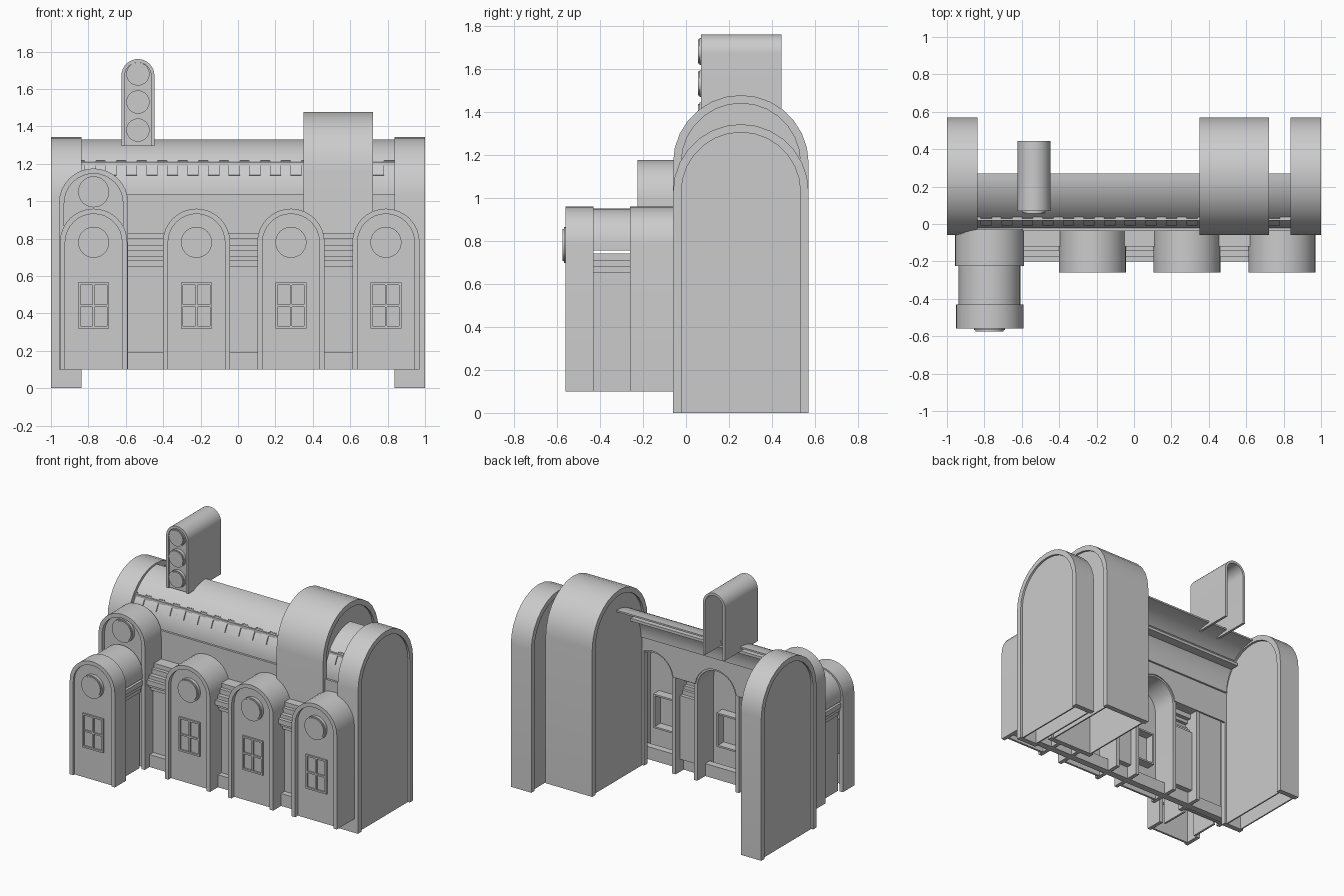
import bpy, bmesh, math
from mathutils import Matrix

if "Cube" in bpy.data.objects:
    bpy.data.objects.remove(bpy.data.objects["Cube"])

grey = bpy.data.materials.new("plain_grey")
grey.use_nodes = True
COLOUR = (0.6, 0.6, 0.6, 1)
grey.diffuse_color = COLOUR
grey.node_tree.nodes["Principled BSDF"].inputs["Base Color"].default_value = COLOUR


def finish(name, bm, smooth=True):
    bmesh.ops.recalc_face_normals(bm, faces=bm.faces)
    mesh = bpy.data.meshes.new(name)
    bm.to_mesh(mesh)
    bm.free()
    mesh.materials.append(grey)
    ob = bpy.data.objects.new(name, mesh)
    bpy.context.collection.objects.link(ob)
    if smooth:
        bpy.ops.object.select_all(action="DESELECT")
        ob.select_set(True)
        bpy.context.view_layer.objects.active = ob
        bpy.ops.object.shade_smooth_by_angle(angle=math.radians(25))


def prism(name, pts, axis, a, b, smooth=True):
    """Extrude a (horizontal, z) outline along x or y from a to b."""
    bm = bmesh.new()
    place = (lambda u, z, d: (d, u, z)) if axis == "x" else (lambda u, z, d: (u, d, z))
    rings = [[bm.verts.new(place(u, z, d)) for u, z in pts] for d in (a, b)]
    for ring in rings:
        bm.faces.new(ring)
    n = len(pts)
    for i in range(n):
        j = (i + 1) % n
        bm.faces.new((rings[0][i], rings[0][j], rings[1][j], rings[1][i]))
    finish(name, bm, smooth)


def box(name, x0, x1, y0, y1, z0, z1):
    prism(name, [(x0, z0), (x1, z0), (x1, z1), (x0, z1)], "y", y0, y1, False)


def arch(c, half, bottom, top, steps=16):
    """Round-topped outline, from lower left to lower right."""
    spring = top - half
    curve = [(c - half * math.cos(math.pi * i / steps),
              spring + half * math.sin(math.pi * i / steps)) for i in range(steps + 1)]
    return [(c - half, bottom)] + curve + [(c + half, bottom)]


def arch_band(name, c, half, bottom, top, t, axis, a, b, steps=16):
    """Hollow arch-shaped shell of wall thickness t."""
    outline = arch(c, half, bottom, top, steps) + arch(c, half - t, bottom, top - t, steps)[::-1]
    prism(name, outline, axis, a, b)


def vault(name, r0, r1, start, end, x0, x1, steps=10):
    """Curved roof sheet between two angles in degrees."""
    angles = [math.radians(start + (end - start) * i / steps) for i in range(steps + 1)]
    outer, inner = [[(0.27 - r * math.cos(a), 1.03 + r * math.sin(a)) for a in angles] for r in (r1, r0)]
    prism(name, outer + inner[::-1], "x", x0, x1)


def disc(name, x, z, r, y0, y1):
    bm = bmesh.new()
    turn = Matrix.Translation((x, (y0 + y1) / 2, z)) @ Matrix.Rotation(math.pi / 2, 4, "X")
    bmesh.ops.create_cone(bm, cap_ends=True, segments=32, radius1=r, radius2=r,
                          depth=y1 - y0, matrix=turn)
    finish(name, bm)


def medallion(name, x, z, r, face):
    disc(name + "_ring", x, z, r, face - 0.008, face + 0.03)
    disc(name + "_boss", x, z, r * 0.9, face - 0.015, face + 0.03)


def window(x, face):
    """Four-pane frame that runs through the front panel."""
    w, z0, z1, t = 0.083, 0.32, 0.565, 0.012
    for s in (-1, 1):
        e = x + s * (w - t / 2)
        box("window_jamb", e - t / 2, e + t / 2, face - 0.012, face + 0.08, z0, z1)
    for z in (z0, z1 - t):
        box("window_rail", x - w, x + w, face - 0.012, face + 0.08, z, z + t)
    box("window_mullion", x - 0.006, x + 0.006, face - 0.01, face + 0.01, z0, z1)
    box("window_crossbar", x - w, x + w, face - 0.01, face + 0.01, 0.435, 0.447)


def gable(name, x, front, back, recess):
    """Small arched front with recessed panel, medallion and window."""
    arch_band(name + "_shell", x, 0.18, 0.1, 0.96, 0.028, "y", front, back)
    face = front + recess
    prism(name + "_panel", arch(x, 0.155, 0.1, 0.935), "y", face, face + 0.015)
    medallion(name + "_medallion", x, 0.78, 0.083, face - 0.015)
    window(x, face)


# Hollow end arches and the taller arched block, with recessed side panels
for name, x0, x1, bottom, top in (("right_end_arch", -1, -0.837, 0, 1.342),
                                  ("left_end_arch", 0.837, 1, 0, 1.342),
                                  ("tall_arch", 0.35, 0.722, 0.1, 1.477)):
    arch_band(name + "_rim", 0.255, 0.315, bottom, top, 0.038, "x", x0, x1, 14)
    for x in (x0 + 0.015, x1 - 0.025):
        prism(name + "_panel", arch(0.255, 0.285, bottom, top - 0.03, 14), "x", x, x + 0.01)

# Front wall above the connectors, with arched openings behind the gables
wall = [(-0.84, 0.8)]
for x in (-0.222, 0.283):
    wall += arch(x, 0.165, 0.8, 0.945)[1:-1]
    wall[-17] = (x - 0.165, 0.8)
    wall[-1] = (x + 0.165, 0.8)
wall += [(0.84, 0.8), (0.84, 1.035), (-0.84, 1.035)]
prism("front_wall", wall, "y", -0.037, -0.022, False)

# Lower vault, overlapping upper roof sheet and its toothed edge
vault("lower_vault", 0.278, 0.292, 0, 48, -0.84, 0.84)
vault("upper_roof", 0.288, 0.3, 39, 90, -0.84, 0.84)
for i in range(15):
    x = -0.82 + i * 0.11
    vault("roof_tooth", 0.288, 0.3, 21.5, 39, x, x + 0.06, 4)
box("inner_ledge", -0.84, 0.84, 0.02, 0.11, 1.19, 1.21)

# Three equal gables along the front
for name, x in (("middle_right_gable", -0.222), ("middle_left_gable", 0.283), ("left_gable", 0.791)):
    gable(name, x, -0.26, -0.03, 0.03)

# Projecting porch: front gable, hollow passage, and taller arch behind
PX = -0.772
gable("porch_gable", PX, -0.56, -0.43, 0.015)
arch_band("passage_vault", PX, 0.165, 0.755, 0.95, 0.025, "y", -0.43, -0.22)
for s in (-1, 1):
    for z0, z1, out in ((0.1, 0.65, 0.14), (0.65, 0.68, 0.148), (0.68, 0.705, 0.156), (0.705, 0.74, 0.165)):
        a, b = sorted((PX + s * 0.125, PX + s * out))
        box("passage_wall", a, b, -0.43, -0.22, z0, z1)
arch_band("porch_back_shell", PX, 0.185, 0.1, 1.175, 0.028, "y", -0.225, -0.03)
prism("porch_back_panel", arch(PX, 0.16, 0.1, 1.15), "y", -0.195, -0.18)
medallion("porch_back_medallion", PX, 1.05, 0.083, -0.21)

# Continuous plinth, and thin stepped connectors between the gables
box("plinth", -0.94, 0.96, -0.17, -0.12, 0.1, 0.19)
for x0, x1 in ((-0.6, -0.395), (-0.05, 0.11), (0.455, 0.62)):
    for z0, z1, y in ((0.19, 0.65, -0.13), (0.65, 0.68, -0.155), (0.68, 0.705, -0.175),
                      (0.705, 0.74, -0.2), (0.74, 0.765, -0.175), (0.765, 0.8, -0.145)):
        box("connector_step", x0, x1, y, y + 0.05, z0, z1)
    box("connector_cap", x0, x1, -0.12, -0.03, 0.8, 0.83)

# Chimney: hollow arched shell with front panel and three medallions
CX = -0.535
arch_band("chimney_shell", CX, 0.088, 1.295, 1.76, 0.018, "y", 0.07, 0.445)
prism("chimney_panel", arch(CX, 0.072, 1.295, 1.745), "y", 0.085, 0.1)
for z in (1.38, 1.53, 1.68):
    medallion("chimney_medallion", CX, z, 0.062, 0.07)
